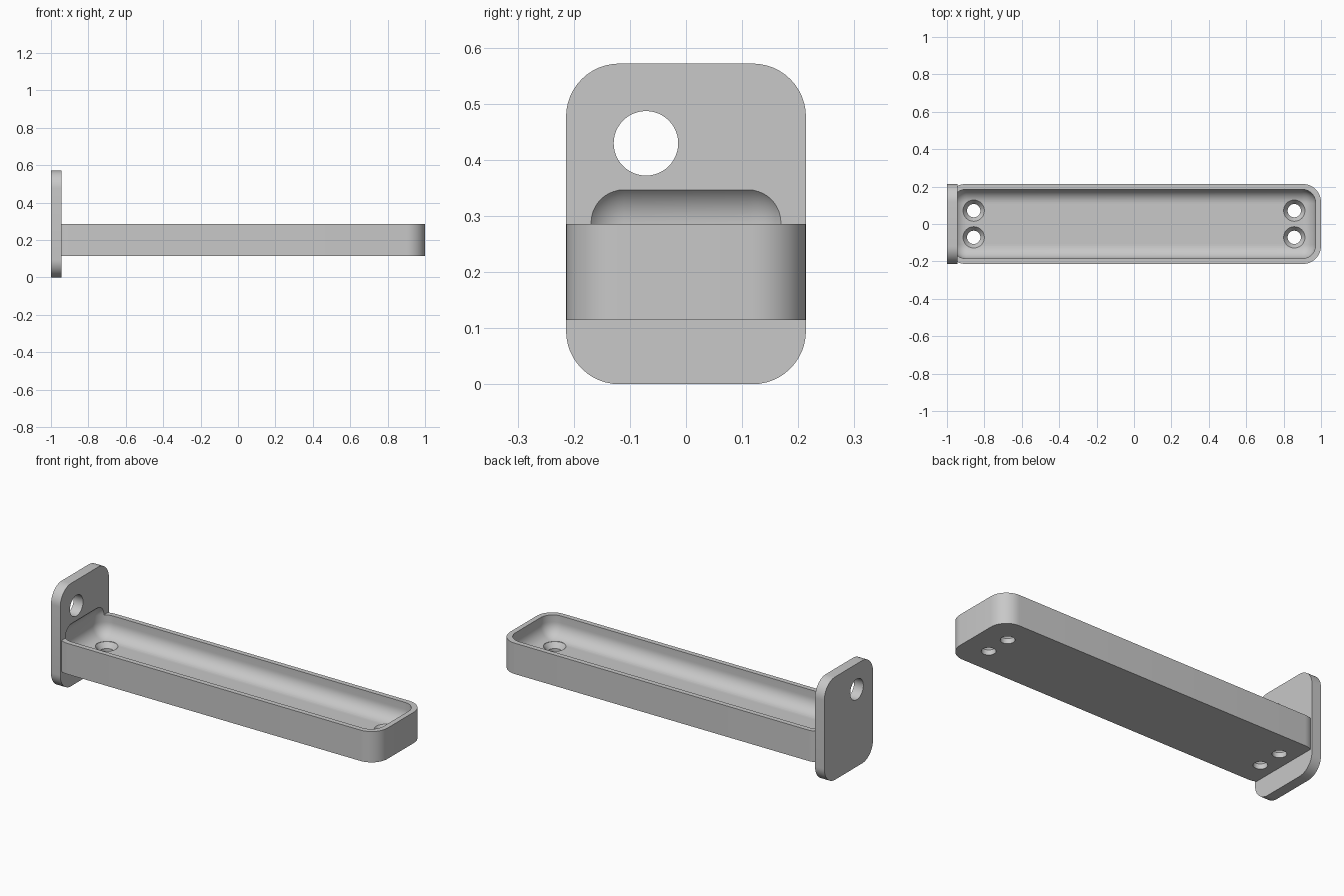
import bpy, bmesh
from math import radians
from mathutils import Matrix, Vector

cube = bpy.data.objects.get("Cube")
if cube:
    bpy.data.objects.remove(cube, do_unlink=True)

grey = bpy.data.materials.new("plain grey")
grey.use_nodes = True
color = (0.58, 0.58, 0.58, 1)
grey.diffuse_color = color
grey.node_tree.nodes["Principled BSDF"].inputs["Base Color"].default_value = color


def link(name, bm):
    bmesh.ops.recalc_face_normals(bm, faces=bm.faces)
    mesh = bpy.data.meshes.new(name)
    bm.to_mesh(mesh)
    bm.free()
    mesh.materials.append(grey)
    obj = bpy.data.objects.new(name, mesh)
    bpy.context.collection.objects.link(obj)
    return obj


def rounded_box(name, low, high, radius, axis=None, segments=12):
    """Box with rounded edges: those along one axis, or all of them."""
    low, high = Vector(low), Vector(high)
    bm = bmesh.new()
    bmesh.ops.create_cube(bm, size=1)
    for v in bm.verts:
        v.co = Vector([c * s for c, s in zip(v.co, high - low)]) + (low + high) / 2
    edges = [e for e in bm.edges if axis is None or
             abs((e.verts[0].co - e.verts[1].co)[axis]) > 0.01]
    bmesh.ops.bevel(bm, geom=edges, offset=radius, segments=segments,
                    profile=0.5, affect='EDGES')
    return link(name, bm)


def turned(name, profile, center, axis='Z', sides=48):
    """Round solid from stacked (radius, height) rings."""
    bm = bmesh.new()
    rings = []
    for r, h in profile:
        ring = bmesh.ops.create_circle(bm, segments=sides, radius=r,
                                       matrix=Matrix.Translation((0, 0, h)))
        rings.append(ring["verts"])
    for a, b in zip(rings, rings[1:]):
        for i in range(sides):
            j = (i + 1) % sides
            bm.faces.new((a[i], a[j], b[j], b[i]))
    bm.faces.new(rings[0])
    bm.faces.new(rings[-1])
    if axis == 'X':
        bm.transform(Matrix.Rotation(radians(90), 4, 'Y'))
    bm.transform(Matrix.Translation(center))
    return link(name, bm)


def combine(obj, other, operation):
    mod = obj.modifiers.new(operation, 'BOOLEAN')
    mod.object, mod.operation, mod.solver = other, operation, 'EXACT'
    graph = bpy.context.evaluated_depsgraph_get()
    mesh = bpy.data.meshes.new_from_object(obj.evaluated_get(graph))
    obj.modifiers.clear()
    obj.data = mesh
    bpy.data.objects.remove(other, do_unlink=True)


# Upright mounting plate joined to the long tray
W = 0.2138
FLOOR = 0.1714
bracket = rounded_box("tray_bracket", (-1, -W, 0), (-0.943, W, 0.5714), 0.095, axis=0)
tray = rounded_box("tray", (-0.998, -W, 0.1143), (1, W, 0.2857), 0.098, axis=2)
combine(bracket, tray, 'UNION')

# Hollow with rounded floor edges, biting slightly into the plate
hollow = rounded_box("hollow", (-0.9715, -0.1857, FLOOR), (0.9715, 0.1857, 0.363), 0.0755)
combine(bracket, hollow, 'DIFFERENCE')

# Countersunk screw holes through the tray floor
for x in (-0.857, 0.857):
    for y in (-0.0714, 0.0714):
        hole = turned("screw_hole", [(0.0357, 0.08), (0.0357, FLOOR - 0.0286),
                                     (0.057, FLOOR), (0.057, 0.25)], (x, y, 0))
        combine(bracket, hole, 'DIFFERENCE')

# Hanging hole in the plate
hole = turned("hanging_hole", [(0.0575, -0.1), (0.0575, 0.1)], (-0.97, -0.0714, 0.4293), 'X')
combine(bracket, hole, 'DIFFERENCE')

# Smooth curves with crisp rims
bpy.ops.object.select_all(action='DESELECT')
bracket.select_set(True)
bpy.context.view_layer.objects.active = bracket
bpy.ops.object.shade_smooth_by_angle(angle=radians(30))
